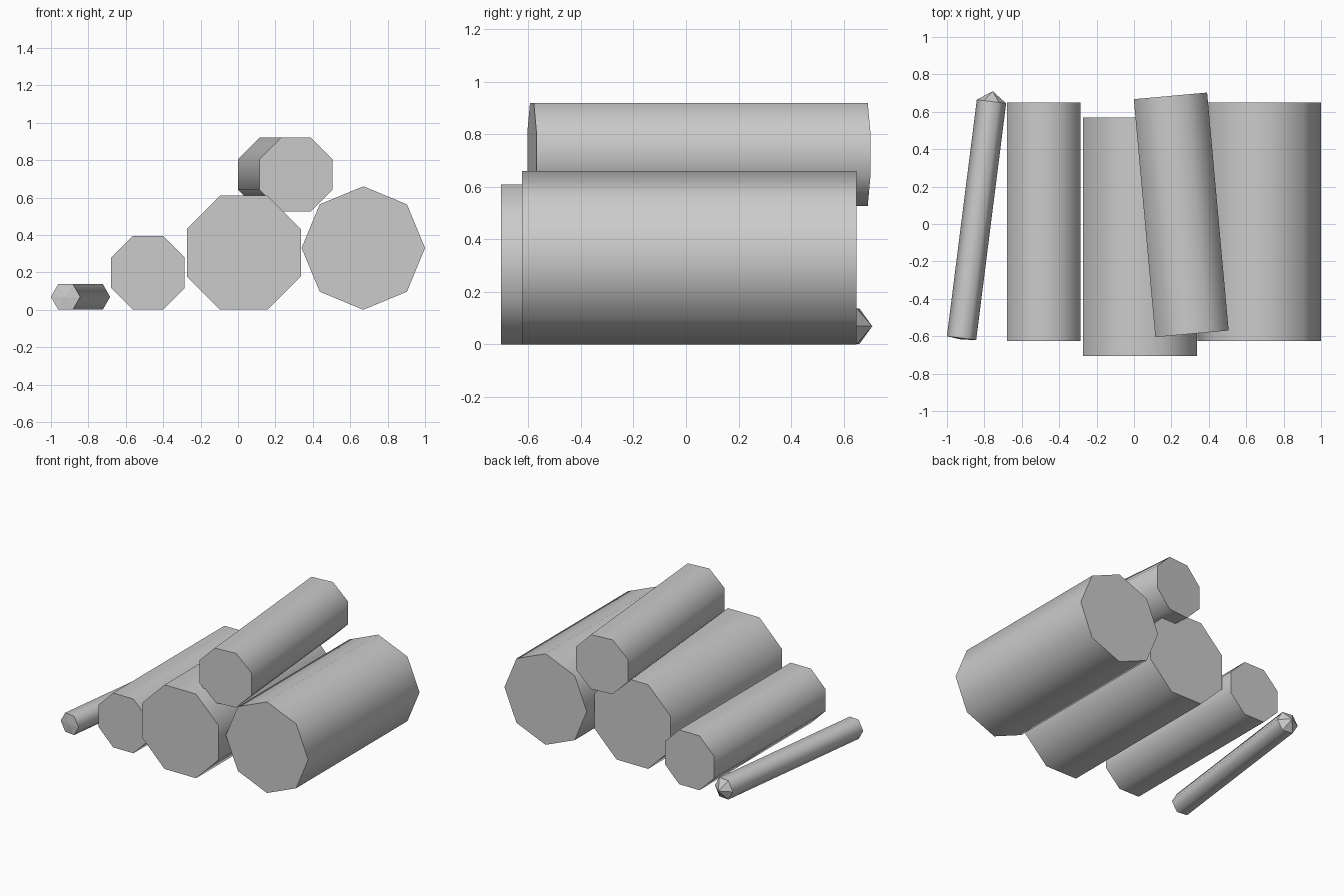
import bpy, bmesh, math
from mathutils import Matrix, Vector

cube = bpy.data.objects.get("Cube")
if cube:
    bpy.data.objects.remove(cube, do_unlink=True)

GREY = (0.6, 0.6, 0.6, 1.0)
mat = bpy.data.materials.new("plain_grey")
mat.use_nodes = True
mat.diffuse_color = GREY
mat.node_tree.nodes["Principled BSDF"].inputs["Base Color"].default_value = GREY


def log(name, front, back, radius, sides=8, phase=0.0, front_tip=0.0, back_tip=0.0):
    """Prism lying from front to back, with flat or pointed ends."""
    front, back = Vector(front), Vector(back)
    axis = back - front
    half = axis.length / 2
    bm = bmesh.new()
    rings = []
    for y in (-half, half):
        ring = []
        for i in range(sides):
            a = phase + math.tau * i / sides
            ring.append(bm.verts.new((radius * math.cos(a), y, radius * math.sin(a))))
        rings.append(ring)

    # Smooth sides
    for i in range(sides):
        j = (i + 1) % sides
        face = bm.faces.new((rings[0][i], rings[0][j], rings[1][j], rings[1][i]))
        face.smooth = True

    # Flat-shaded ends
    for ring, tip, sign in ((rings[0], front_tip, -1), (rings[1], back_tip, 1)):
        if tip:
            apex = bm.verts.new((0, sign * (half + tip), 0))
            for i in range(sides):
                bm.faces.new((ring[i], ring[(i + 1) % sides], apex))
        else:
            bm.faces.new(ring)
    for edge in bm.edges:
        edge.smooth = all(f.smooth for f in edge.link_faces)
    bmesh.ops.recalc_face_normals(bm, faces=bm.faces)

    mesh = bpy.data.meshes.new(name)
    bm.to_mesh(mesh)
    bm.free()
    mesh.materials.append(mat)
    obj = bpy.data.objects.new(name, mesh)
    bpy.context.collection.objects.link(obj)
    turn = math.atan2(-axis.x, axis.y)
    obj.matrix_world = Matrix.Translation((front + back) / 2) @ Matrix.Rotation(turn, 4, "Z")
    return obj


FLAT = math.pi / 8  # octagon resting on a flat side

# Logs on the ground
log("large_log", (0.67, -0.625, 0.33), (0.67, 0.65, 0.33), 0.33)
log("middle_log", (0.031, -0.705, 0.305), (0.031, 0.57, 0.305), 0.33, phase=FLAT)
log("small_log", (-0.482, -0.625, 0.198), (-0.482, 0.65, 0.198), 0.213, phase=FLAT)

# Log lying across the top
log("top_log", (0.31, -0.587, 0.723), (0.195, 0.685, 0.723), 0.213, phase=FLAT)

# Thin pointed stick
log("stick", (-0.922, -0.61, 0.069), (-0.762, 0.655, 0.069), 0.079, sides=6,
    front_tip=0.008, back_tip=0.055)
